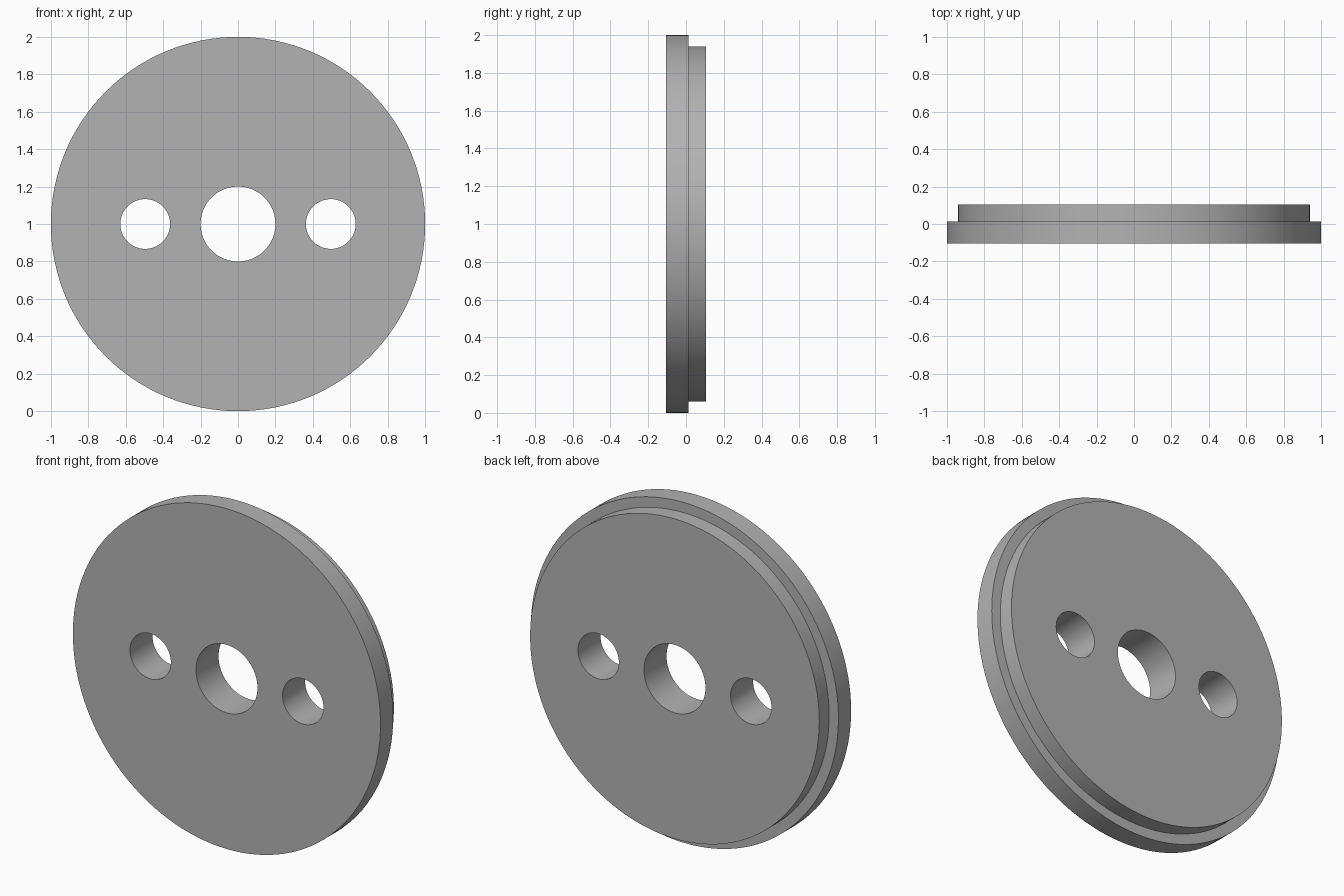
import bpy, bmesh, math
from mathutils import Matrix, Vector

if "Cube" in bpy.data.objects:
    bpy.data.objects.remove(bpy.data.objects["Cube"], do_unlink=True)

SEGMENTS = 128
CENTER_Z = 1.0
HALF = 0.105       # half the thickness
STEP = 0.013       # depth at which the rim steps in

grey = bpy.data.materials.new("plain_grey")
grey.use_nodes = True
color = (0.45, 0.45, 0.45, 1)
grey.diffuse_color = color
grey.node_tree.nodes["Principled BSDF"].inputs["Base Color"].default_value = color


def add_object(name, bm):
    bmesh.ops.recalc_face_normals(bm, faces=bm.faces)
    mesh = bpy.data.meshes.new(name)
    bm.to_mesh(mesh)
    bm.free()
    mesh.materials.append(grey)
    obj = bpy.data.objects.new(name, mesh)
    bpy.context.collection.objects.link(obj)
    return obj


# Stepped disc with a central bore, turned around the y axis
profile = [(0.2, -HALF), (1.0, -HALF), (1.0, STEP),
           (0.94, STEP), (0.94, HALF), (0.2, HALF)]
bm = bmesh.new()
ring = [bm.verts.new((r, y, CENTER_Z)) for r, y in profile]
edges = [bm.edges.new((ring[i - 1], ring[i])) for i in range(len(ring))]
bmesh.ops.spin(bm, geom=ring + edges, cent=(0, 0, CENTER_Z), axis=(0, 1, 0),
               angle=math.tau, steps=SEGMENTS, use_merge=True)
bmesh.ops.remove_doubles(bm, verts=bm.verts, dist=1e-5)
disc = add_object("stepped_disc", bm)

# Two side holes cut through the disc
for side, x in (("left", 0.496), ("right", -0.496)):
    bm = bmesh.new()
    place = Matrix.Translation(Vector((x, 0, CENTER_Z))) @ Matrix.Rotation(math.pi / 2, 4, "X")
    bmesh.ops.create_cone(bm, cap_ends=True, segments=64, radius1=0.133,
                          radius2=0.133, depth=0.5, matrix=place)
    cutter = add_object(side + "_hole_cutter", bm)
    cutter.hide_render = True
    cutter.hide_set(True)
    cut = disc.modifiers.new(side + "_hole", "BOOLEAN")
    cut.operation = "DIFFERENCE"
    cut.solver = "EXACT"
    cut.object = cutter

# Apply the cuts, then smooth the round walls and keep the edges sharp
bpy.ops.object.select_all(action="DESELECT")
disc.select_set(True)
bpy.context.view_layer.objects.active = disc
for name in [m.name for m in disc.modifiers]:
    bpy.ops.object.modifier_apply(modifier=name)
for cutter in [o for o in bpy.data.objects if o.name.endswith("_hole_cutter")]:
    bpy.data.objects.remove(cutter, do_unlink=True)
bpy.ops.object.shade_smooth_by_angle(angle=math.radians(30))
